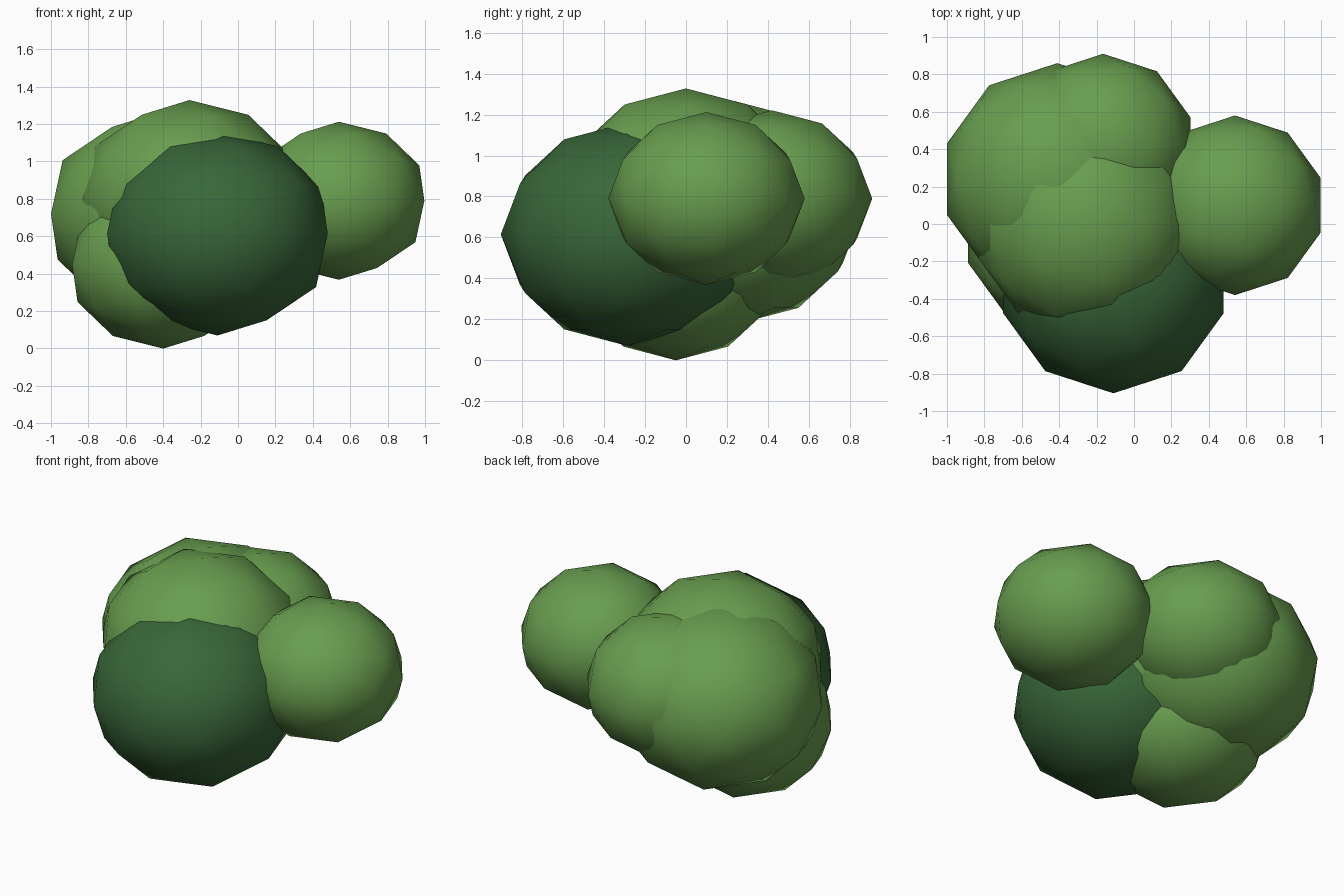
import bpy

cube = bpy.data.objects.get("Cube")
if cube:
    bpy.data.objects.remove(cube, do_unlink=True)


def make_material(name, rgb):
    mat = bpy.data.materials.new(name)
    mat.use_nodes = True
    color = (*rgb, 1.0)
    mat.diffuse_color = color
    mat.node_tree.nodes["Principled BSDF"].inputs["Base Color"].default_value = color
    return mat


light_green = make_material("light leaf green", (0.14, 0.34, 0.078))
dark_green = make_material("dark leaf green", (0.04, 0.135, 0.04))

FLATTEN = 0.88  # every clump is slightly squashed in height


def leaf_clump(name, center, radius, mat):
    """Low-poly, smooth-shaded, slightly flattened ball of foliage."""
    bpy.ops.mesh.primitive_ico_sphere_add(subdivisions=2, radius=radius, location=center)
    clump = bpy.context.object
    clump.name = name
    clump.scale.z = FLATTEN
    bpy.ops.object.transform_apply(location=False, rotation=False, scale=True)
    bpy.ops.object.shade_smooth()
    clump.data.materials.append(mat)


# Overlapping foliage clumps
leaf_clump("top_clump", (-0.26, 0.0, 0.80), 0.60, light_green)
leaf_clump("left_clump", (0.54, 0.10, 0.79), 0.48, light_green)
leaf_clump("back_clump", (-0.165, 0.42, 0.79), 0.49, light_green)
leaf_clump("back_right_clump", (-0.41, 0.24, 0.72), 0.62, light_green)
leaf_clump("lower_clump", (-0.40, -0.05, 0.45), 0.512, light_green)
leaf_clump("front_clump", (-0.11, -0.285, 0.615), 0.62, dark_green)
